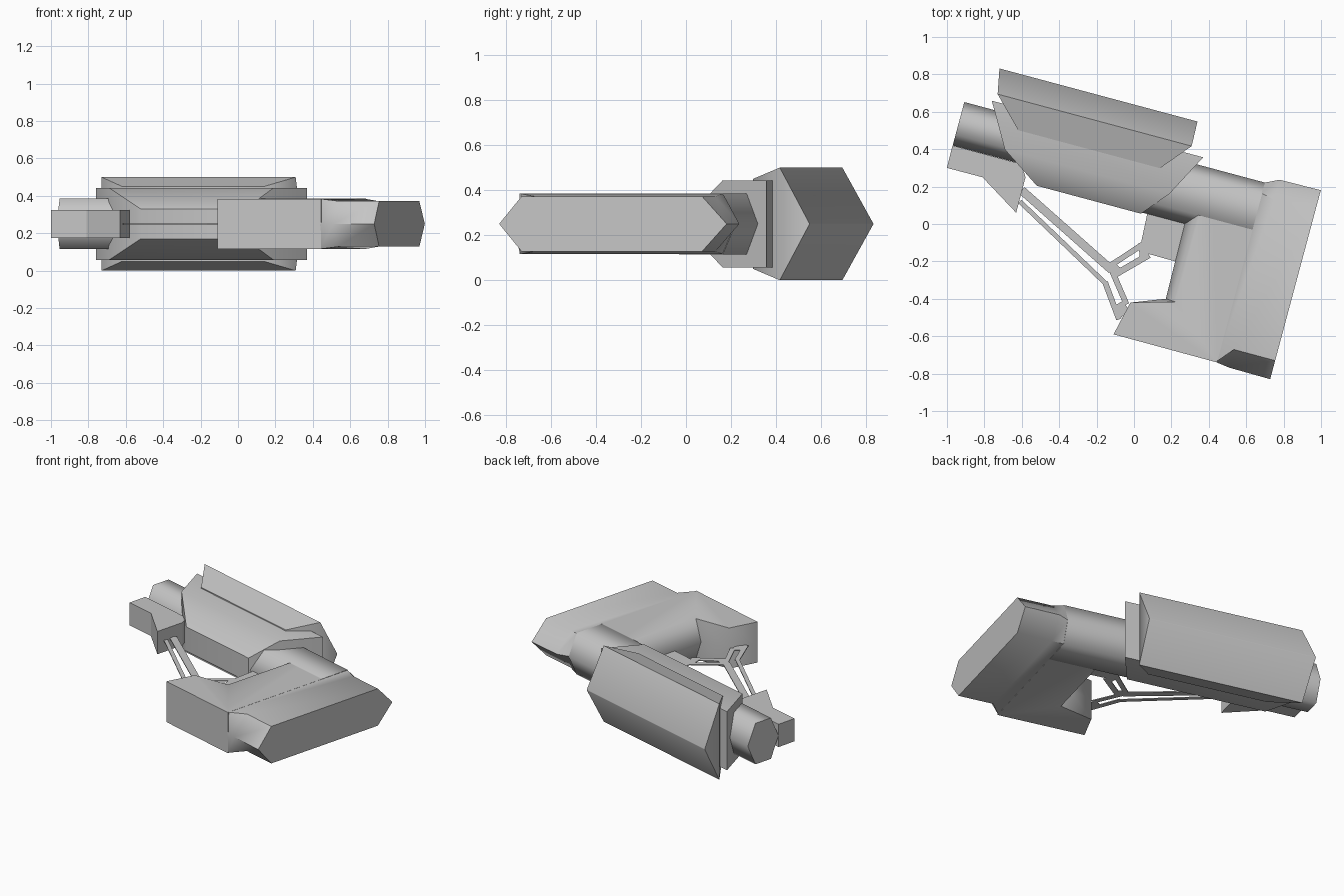
import bpy, bmesh, math
from mathutils import Matrix, Vector

if "Cube" in bpy.data.objects:
    bpy.data.objects.remove(bpy.data.objects["Cube"])

# Whole model is laid out along a (u, v) frame tilted 15 degrees, mirrored about z = 0.25
TILT = Matrix.Translation((0, 0, 0.25)) @ Matrix.Rotation(math.radians(-15), 4, 'Z')
FLAT = Matrix.Translation((0, 0, 0.25))
grey = bpy.data.materials.new("plain_grey")
grey.diffuse_color = (0.56, 0.56, 0.56, 1)
grey.use_nodes = True
grey.node_tree.nodes["Principled BSDF"].inputs["Base Color"].default_value = grey.diffuse_color


def finish(name, bm, matrix, angle):
    bmesh.ops.recalc_face_normals(bm, faces=bm.faces)
    bm.transform(matrix)
    mesh = bpy.data.meshes.new(name)
    bm.to_mesh(mesh)
    bm.free()
    mesh.materials.append(grey)
    obj = bpy.data.objects.new(name, mesh)
    bpy.context.collection.objects.link(obj)
    if angle:
        bpy.ops.object.select_all(action='DESELECT')
        obj.select_set(True)
        bpy.context.view_layer.objects.active = obj
        bpy.ops.object.shade_smooth_by_angle(angle=math.radians(angle))
    return obj


def add_loft(bm, rings):
    """Skin a list of equal-length rings and cap both ends."""
    vs = [[bm.verts.new(p) for p in ring] for ring in rings]
    n = len(vs[0])
    for a, b in zip(vs, vs[1:]):
        for i in range(n):
            j = (i + 1) % n
            bm.faces.new((a[i], a[j], b[j], b[i]))
    bm.faces.new(vs[0])
    bm.faces.new(vs[-1])


def loft(name, rings, matrix=TILT, angle=0):
    bm = bmesh.new()
    add_loft(bm, rings)
    return finish(name, bm, matrix, angle)


def plate(name, pts, half, matrix=FLAT):
    return loft(name, [[(x, y, z) for x, y in pts] for z in (-half, half)], matrix)


def hex_ring(u, tip_lo, lo, hi, tip_hi, z):
    return [(u, tip_lo, 0), (u, lo, z), (u, hi, z),
            (u, tip_hi, 0), (u, hi, -z), (u, lo, -z)]


def layer(v, u0, u1, z):
    return [(u0, v, -z), (u1, v, -z), (u1, v, z), (u0, v, z)]


# Long six-sided tube, and the deeper neck where it meets the column
loft("main_tube", [hex_ring(u, 0.155, 0.215, 0.335, 0.395, 0.135)
                   for u in (-1.045, 0.0)], angle=70)
loft("neck", [hex_ring(u, 0.07, 0.135, 0.335, 0.395, 0.135)
              for u in (-0.05, 0.62)], angle=70)

# Rear column and foot, with a pointed inner edge
inner = [(0.047, -0.598), (0.09, -0.411), (0.268, -0.342), (0.261, 0.07),
         (0.261, 0.20), (0.34, 0.33), (0.62, 0.335), (0.62, -0.6)]
outer = [(0.047, -0.598), (0.09, -0.411), (0.32, -0.345), (0.32, 0.13),
         (0.32, 0.20), (0.34, 0.33), (0.62, 0.335), (0.62, -0.6)]
loft("rear_column", [[(u, v, z) for u, v in p] for p, z in
                     ((outer, -0.134), (inner, 0), (outer, 0.134))], angle=70)

# Rear pad blends from the square column to a long pointed hexagon
loft("rear_pad", [hex_ring(0.615, -0.6, -0.598, 0.335, 0.393, 0.134),
                  hex_ring(0.69, -0.61, -0.51, 0.32, 0.43, 0.122),
                  hex_ring(0.918, -0.613, -0.51, 0.32, 0.433, 0.122)], angle=50)

# Middle shroud around the tube
loft("shroud", [layer(0.063, -0.555, 0.022, 0.08),
                layer(0.206, -0.77, 0.142, 0.193),
                layer(0.44, -0.905, 0.265, 0.193)], angle=40)

# Upper rest with a ridge along its top
loft("upper_rest", [layer(0.324, -0.728, 0.057, 0.2),
                    layer(0.482, -0.884, 0.19, 0.25),
                    layer(0.617, -0.91, 0.186, 0.002)], angle=65)

# Block under the front of the tube, thin web in the inner corner
plate("front_block", [(-1.0, 0.30), (-0.97, 0.42), (-0.60, 0.32), (-0.58, 0.25),
                      (-0.63, 0.06), (-0.81, 0.25)], 0.075)
plate("corner_web", [(0.04, -0.09), (0.06, -0.155), (0.22, -0.20), (0.29, 0.02),
                     (0.20, 0.14), (0.04, 0.10), (0.07, 0.05)], 0.003)

# Thin slotted strut made of flat bars: start, end, width
bars = [((-0.60, 0.18), (-0.12, -0.245), 0.045), ((-0.61, 0.12), (-0.155, -0.315), 0.025),
        ((-0.155, -0.31), (-0.08, -0.51), 0.03), ((-0.12, -0.245), (-0.04, -0.43), 0.03),
        ((-0.09, -0.47), (-0.04, -0.44), 0.07), ((-0.13, -0.225), (0.06, -0.10), 0.03),
        ((-0.11, -0.275), (0.08, -0.165), 0.035), ((0.045, -0.10), (0.05, -0.18), 0.04),
        ((-0.13, -0.22), (-0.08, -0.26), 0.05)]
bm = bmesh.new()
for a, b, w in bars:
    a, b = Vector(a), Vector(b)
    d = (b - a).normalized()
    side = Vector((-d.y, d.x)) * w / 2
    corners = (a - side, b - side, b + side, a + side)
    add_loft(bm, [[(p.x, p.y, z) for p in corners] for z in (-0.003, 0.003)])
finish("strut", bm, FLAT, 0)
